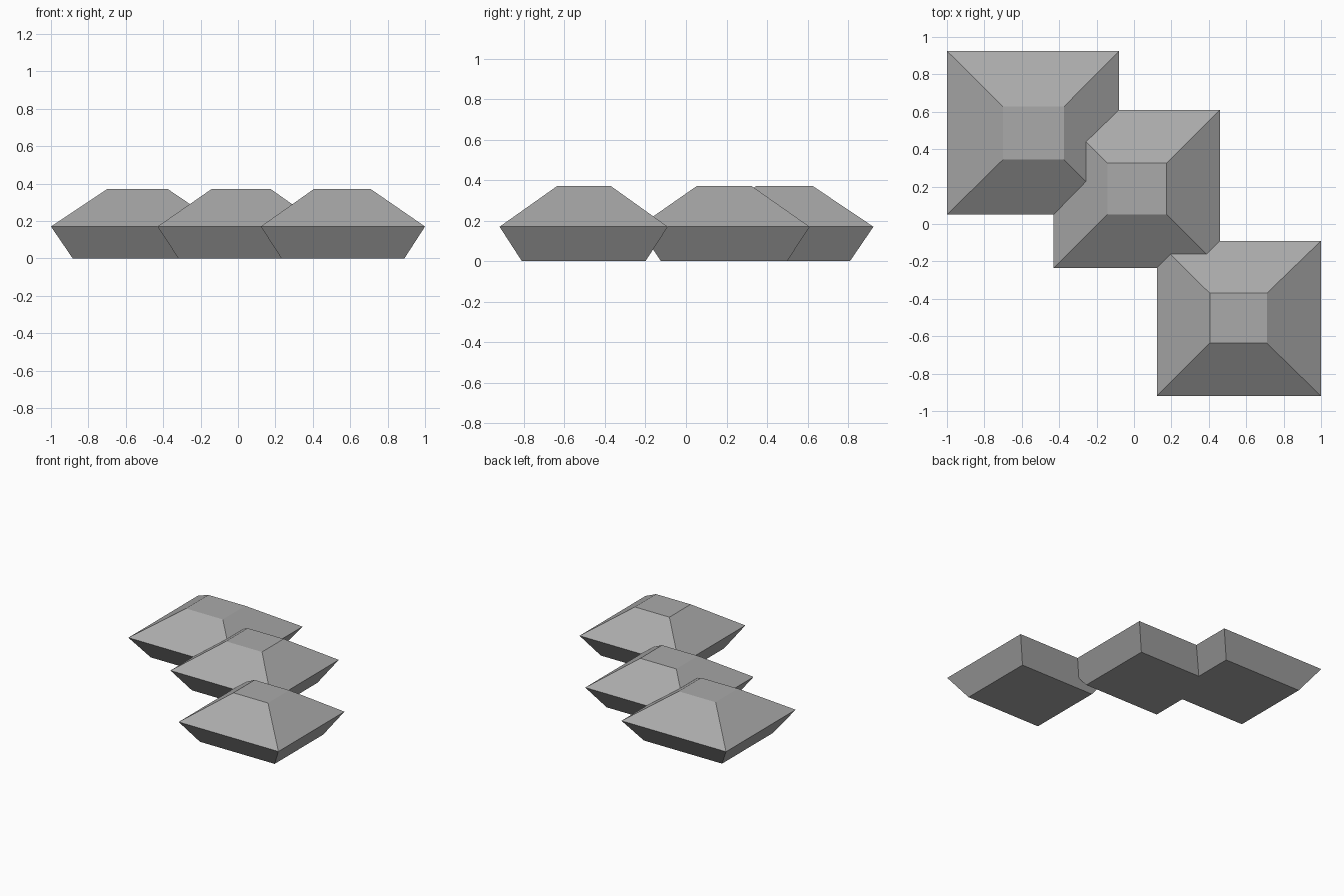
import bpy, bmesh

if "Cube" in bpy.data.objects:
    bpy.data.objects.remove(bpy.data.objects["Cube"])

# Single stone grey shared by every block
stone = bpy.data.materials.new("stone_grey")
stone.diffuse_color = (0.40, 0.40, 0.40, 1)
stone.use_nodes = True
stone.node_tree.nodes["Principled BSDF"].inputs["Base Color"].default_value = stone.diffuse_color

BASE_Z, RIM_Z, TOP_Z = 0.0, 0.17, 0.37


def bevelled_block(name, rim, top, inset):
    """Square block: undercut base, wide rim, sloped roof, flat top.
    Rectangles are (x0, x1, y0, y1)."""
    x0, x1, y0, y1 = rim
    base = (x0 + inset, x1 - inset, y0 + inset, y1 - inset)
    bm = bmesh.new()
    rings = []
    for (a, b, c, d), z in ((base, BASE_Z), (rim, RIM_Z), (top, TOP_Z)):
        rings.append([bm.verts.new((x, y, z))
                      for x, y in ((a, c), (b, c), (b, d), (a, d))])
    for low, high in zip(rings, rings[1:]):
        for i in range(4):
            j = (i + 1) % 4
            bm.faces.new((low[i], low[j], high[j], high[i]))
    bm.faces.new(rings[0][::-1])
    bm.faces.new(rings[-1])
    mesh = bpy.data.meshes.new(name)
    bm.to_mesh(mesh)
    bm.free()
    mesh.materials.append(stone)
    obj = bpy.data.objects.new(name, mesh)
    bpy.context.collection.objects.link(obj)


# Three blocks stepping diagonally, each slightly smaller than the last
bevelled_block("back_left_block", (-1.0, -0.08, 0.05, 0.925),
               (-0.70, -0.375, 0.345, 0.627), 0.116)
bevelled_block("middle_block", (-0.43, 0.46, -0.235, 0.61),
               (-0.142, 0.175, 0.052, 0.325), 0.111)
bevelled_block("front_right_block", (0.122, 1.0, -0.92, -0.09),
               (0.405, 0.71, -0.637, -0.37), 0.11)
